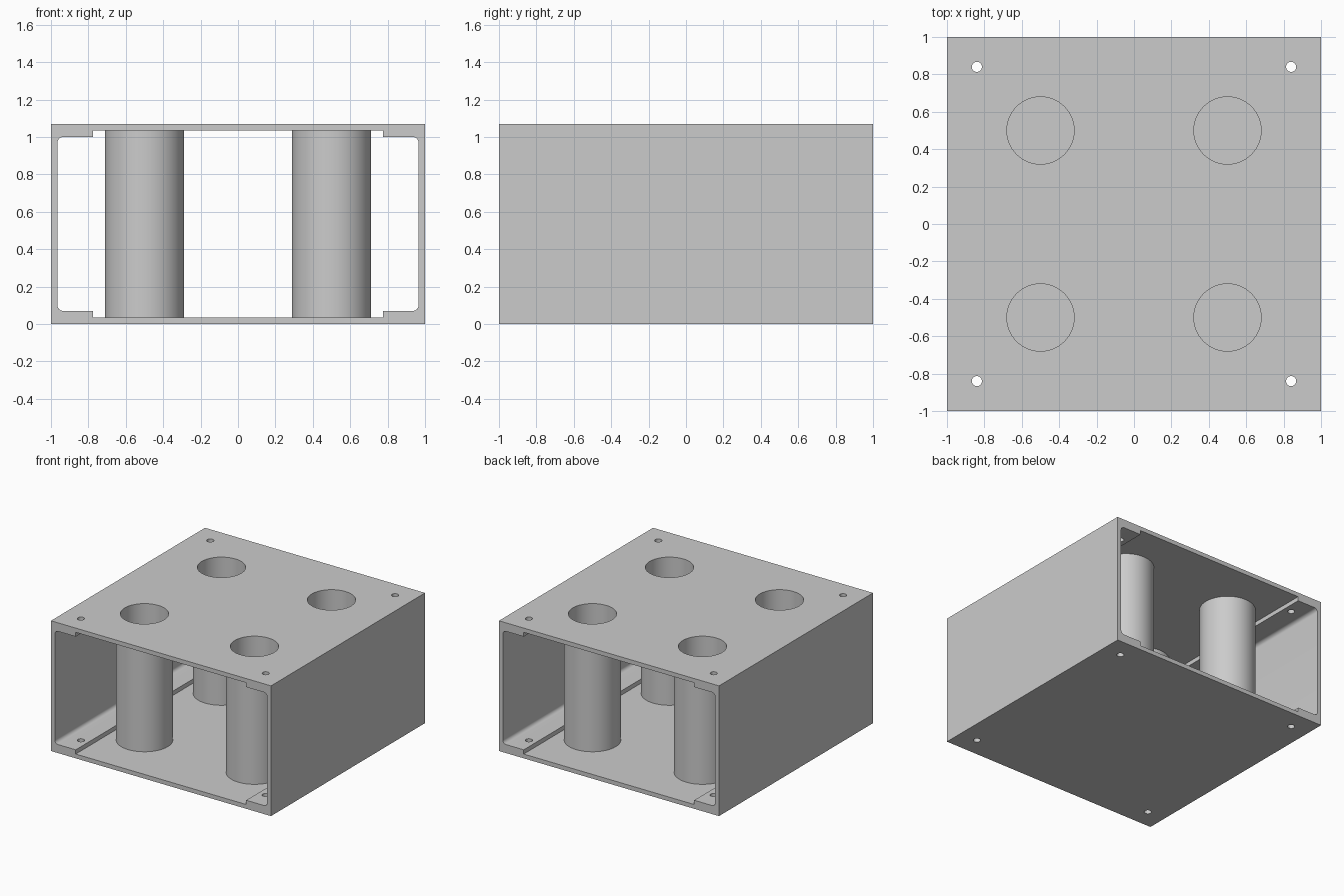
import bpy, bmesh
from math import pi, cos, sin, radians

if "Cube" in bpy.data.objects:
    bpy.data.objects.remove(bpy.data.objects["Cube"], do_unlink=True)

HEIGHT, PLATE, LEDGE, WALL = 1.07, 0.035, 0.07, 0.965
LEDGE_X, FILLET = 0.775, 0.03
BORE, TUBE, SCREW = 0.18, 0.212, 0.027
SEGMENTS = 64

grey = bpy.data.materials.new("plain grey")
grey.use_nodes = True
colour = (0.6, 0.6, 0.6, 1)
grey.diffuse_color = colour
grey.node_tree.nodes["Principled BSDF"].inputs["Base Color"].default_value = colour


def make_object(name, bm):
    bmesh.ops.recalc_face_normals(bm, faces=bm.faces)
    mesh = bpy.data.meshes.new(name)
    bm.to_mesh(mesh)
    bm.free()
    mesh.materials.append(grey)
    obj = bpy.data.objects.new(name, mesh)
    bpy.context.collection.objects.link(obj)
    return obj


def prism(name, profile, half_depth):
    """Extrude an x-z outline along y."""
    bm = bmesh.new()
    face = bm.faces.new([bm.verts.new((x, -half_depth, z)) for x, z in profile])
    side = bmesh.ops.extrude_face_region(bm, geom=[face])["geom"]
    verts = [v for v in side if isinstance(v, bmesh.types.BMVert)]
    bmesh.ops.translate(bm, verts=verts, vec=(0, 2 * half_depth, 0))
    return make_object(name, bm)


def lathe(name, profile, x, y):
    """Spin a closed radius-height outline about a vertical axis."""
    bm = bmesh.new()
    rings = []
    for i in range(SEGMENTS):
        a = 2 * pi * i / SEGMENTS
        rings.append([bm.verts.new((x + r * cos(a), y + r * sin(a), z)) for r, z in profile])
    n = len(profile)
    for i, ring in enumerate(rings):
        after = rings[(i + 1) % SEGMENTS]
        for j in range(n):
            k = (j + 1) % n
            bm.faces.new((ring[j], after[j], after[k], ring[k]))
    return make_object(name, bm)


def cylinder_cutter(radius, x, y, bottom, top):
    bm = bmesh.new()
    circle = [bm.verts.new((x + radius * cos(2 * pi * i / SEGMENTS),
                            y + radius * sin(2 * pi * i / SEGMENTS), bottom))
              for i in range(SEGMENTS)]
    face = bm.faces.new(circle)
    side = bmesh.ops.extrude_face_region(bm, geom=[face])["geom"]
    verts = [v for v in side if isinstance(v, bmesh.types.BMVert)]
    bmesh.ops.translate(bm, verts=verts, vec=(0, 0, top - bottom))
    return make_object("hole_cutter", bm)


def cut(target, cutter):
    cutter.hide_render = True
    mod = target.modifiers.new("cut", "BOOLEAN")
    mod.operation, mod.solver, mod.object = "DIFFERENCE", "EXACT", cutter
    bpy.context.view_layer.objects.active = target
    bpy.ops.object.modifier_apply(modifier=mod.name)
    bpy.data.objects.remove(cutter, do_unlink=True)


def smooth(obj):
    bpy.ops.object.select_all(action="DESELECT")
    obj.select_set(True)
    bpy.context.view_layer.objects.active = obj
    bpy.ops.object.shade_smooth_by_angle(angle=radians(30))


# Housing: a box open at the front and back
housing = prism("housing", [(-1, 0), (1, 0), (1, HEIGHT), (-1, HEIGHT)], 1)

# Cavity: upper right quarter, then mirrored, with filleted wall corners and ledges
quarter = []
for i in range(7):
    a = i / 6 * pi / 2
    quarter.append((WALL - FILLET + FILLET * cos(a),
                    HEIGHT - LEDGE - FILLET + FILLET * sin(a)))
quarter += [(LEDGE_X, HEIGHT - LEDGE), (LEDGE_X, HEIGHT - PLATE)]
upper = quarter + [(-x, z) for x, z in reversed(quarter)]
cavity = upper + [(x, HEIGHT - z) for x, z in reversed(upper)]
cut(housing, prism("cavity_cutter", cavity, 1.1))

CORNERS = [(sx, sy) for sx in (-1, 1) for sy in (-1, 1)]
for sx, sy in CORNERS:
    # Screw holes through both ledges, tube openings through the top plate
    cut(housing, cylinder_cutter(SCREW, 0.84 * sx, 0.84 * sy, -0.1, HEIGHT + 0.1))
    cut(housing, cylinder_cutter(BORE, 0.5 * sx, 0.5 * sy, HEIGHT / 2, HEIGHT + 0.1))
smooth(housing)

# Hollow tubes between the two plates
for sx, sy in CORNERS:
    name = ("front" if sy < 0 else "back") + ("_left" if sx > 0 else "_right") + "_tube"
    low, high = PLATE, HEIGHT - PLATE
    outline = [(BORE, low), (TUBE, low), (TUBE, high), (BORE, high)]
    smooth(lathe(name, outline, 0.5 * sx, 0.5 * sy))
